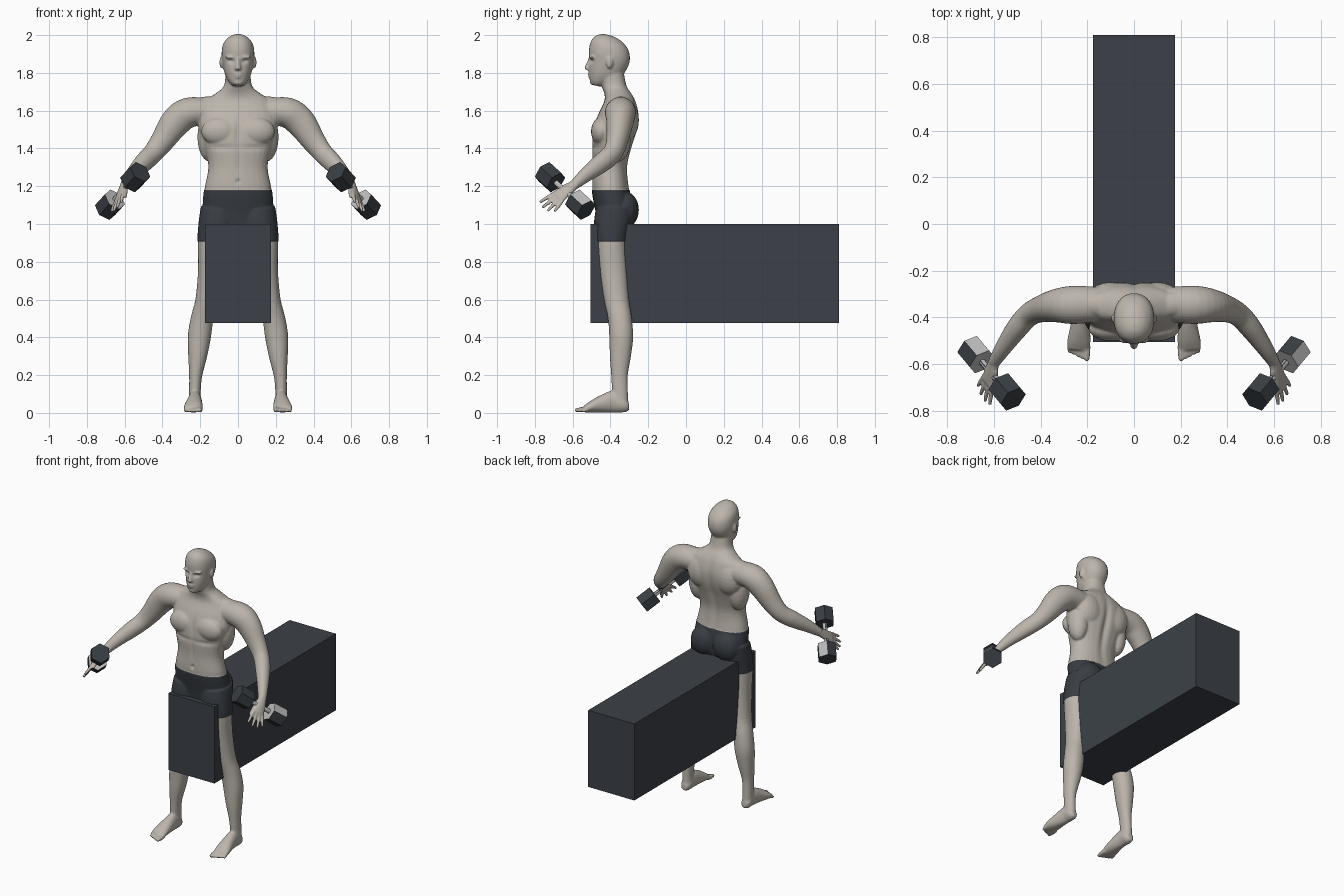
import bpy, bmesh, math
from mathutils import Vector, Matrix

if "Cube" in bpy.data.objects:
    bpy.data.objects.remove(bpy.data.objects["Cube"])

X, Y, Z = Vector((1, 0, 0)), Vector((0, 1, 0)), Vector((0, 0, 1))


def material(name, rgb):
    m = bpy.data.materials.new(name)
    m.use_nodes = True
    m.diffuse_color = (*rgb, 1)
    m.node_tree.nodes["Principled BSDF"].inputs["Base Color"].default_value = (*rgb, 1)
    return m


skin = material("warm grey skin", (0.50, 0.46, 0.41))
cloth = material("dark shorts", (0.04, 0.047, 0.056))
slate = material("slate bench", (0.045, 0.053, 0.065))
iron = material("dark iron", (0.04, 0.048, 0.056))
steel = material("light steel", (0.5, 0.5, 0.5))


def add_object(name, bm, *mats):
    mesh = bpy.data.meshes.new(name)
    bm.to_mesh(mesh)
    bm.free()
    for m in mats:
        mesh.materials.append(m)
    obj = bpy.data.objects.new(name, mesh)
    bpy.context.collection.objects.link(obj)
    return obj


def spline(rows, steps=4):
    """Smooth interpolation through rows of (x, y, z, radius u, radius v)."""
    p = [Vector(r) for r in rows]
    p = [p[0]] + p + [p[-1]]
    out = []
    for a, b, c, d in zip(p, p[1:], p[2:], p[3:]):
        for i in range(steps):
            t = i / steps
            out.append(b + (c - a) * (t / 2) + (a * 2 - b * 5 + c * 4 - d) * (t * t / 2)
                       + (b * 3 - a - c * 3 + d) * (t ** 3 / 2))
    return out + [p[-1]]


def loft(bm, rows, ref, side=1, straight=True, power=1.0, seg=28):
    """Closed tube of elliptical rings; side=-1 mirrors it across x."""
    pts = spline([(r[0] * side, *r[1:]) for r in rows])
    pos = [p.to_3d() for p in pts]
    rings = []
    for i, p in enumerate(pts):
        lo, hi = (0, -1) if straight else (max(i - 1, 0), min(i + 1, len(pos) - 1))
        t = (pos[hi] - pos[lo]).normalized()
        u = ref.cross(t).normalized()
        v = t.cross(u)
        ring = []
        for k in range(seg):
            a = math.tau * k / seg
            c, s = math.cos(a), math.sin(a)
            c, s = math.copysign(abs(c) ** power, c), math.copysign(abs(s) ** power, s)
            ring.append(bm.verts.new(pos[i] + u * c * p[3] + v * s * p[4]))
        rings.append(ring)
    faces = [bm.faces.new(rings[0]), bm.faces.new(rings[-1])]
    for r, q in zip(rings, rings[1:]):
        for k in range(seg):
            n = (k + 1) % seg
            faces.append(bm.faces.new((r[k], r[n], q[n], q[k])))
    bmesh.ops.recalc_face_normals(bm, faces=faces)


def ball(bm, centre, radii, side=1):
    c = Vector((centre[0] * side, *centre[1:]))
    m = Matrix.Translation(c) @ Matrix.Diagonal((*radii, 1))
    bmesh.ops.create_uvsphere(bm, u_segments=20, v_segments=12, radius=1, matrix=m)


def digit(bm, a, b, r, ref, side):
    loft(bm, [(*a, r, r), (*a.lerp(b, 0.6), r, r), (*b, r * 0.8, r * 0.8)], ref, side, seg=12)
    ball(bm, b, [r * 0.8] * 3, side)


body = bmesh.new()
# torso and neck
torso = [(0.98, -0.385, 0.12, 0.08), (1.06, -0.375, 0.18, 0.10), (1.18, -0.398, 0.178, 0.098),
         (1.30, -0.402, 0.157, 0.092), (1.40, -0.393, 0.177, 0.105), (1.50, -0.375, 0.207, 0.118),
         (1.58, -0.358, 0.21, 0.108), (1.65, -0.35, 0.18, 0.083), (1.69, -0.36, 0.12, 0.072),
         (1.73, -0.38, 0.075, 0.066), (1.80, -0.395, 0.066, 0.066)]
loft(body, [(0, y, z, w, d) for z, y, w, d in torso], Y, power=0.88)
# head
head = [(1.733, -0.478, 0.026, 0.022), (1.75, -0.465, 0.045, 0.045), (1.79, -0.434, 0.068, 0.083),
        (1.85, -0.412, 0.082, 0.104), (1.90, -0.405, 0.087, 0.112), (1.95, -0.403, 0.079, 0.1),
        (1.985, -0.405, 0.05, 0.065), (2.0, -0.408, 0.018, 0.025)]
loft(body, [(0, y, z, w, d) for z, y, w, d in head], Y, power=0.92)
loft(body, [(0, -0.505, 1.88, 0.009, 0.01), (0, -0.518, 1.845, 0.011, 0.012),
            (0, -0.521, 1.822, 0.018, 0.016), (0, -0.51, 1.812, 0.014, 0.01)], Y)
ball(body, (0, -0.507, 1.793), (0.026, 0.013, 0.008))
ball(body, (0, -0.504, 1.779), (0.023, 0.014, 0.008))
ball(body, (0, -0.49, 1.75), (0.028, 0.02, 0.016))

leg = [(0.10, -0.375, 1.08, 0.095, 0.1), (0.108, -0.387, 1.0, 0.098, 0.098),
       (0.125, -0.395, 0.9, 0.088, 0.082), (0.138, -0.385, 0.75, 0.074, 0.077),
       (0.165, -0.368, 0.6, 0.06, 0.066), (0.19, -0.35, 0.5, 0.06, 0.063),
       (0.205, -0.343, 0.4, 0.061, 0.063), (0.214, -0.347, 0.3, 0.05, 0.056),
       (0.224, -0.352, 0.2, 0.035, 0.044), (0.228, -0.35, 0.12, 0.031, 0.042),
       (0.228, -0.347, 0.05, 0.033, 0.042)]
foot = [(0.228, -0.302, 0.035, 0.02, 0.022), (0.228, -0.33, 0.046, 0.034, 0.043),
        (0.228, -0.38, 0.06, 0.035, 0.058), (0.231, -0.44, 0.05, 0.042, 0.048),
        (0.236, -0.50, 0.034, 0.05, 0.032), (0.239, -0.54, 0.02, 0.048, 0.017)]
arm = [(0.15, -0.345, 1.595, 0.075, 0.07), (0.26, -0.347, 1.59, 0.082, 0.08),
       (0.33, -0.35, 1.54, 0.072, 0.08), (0.40, -0.365, 1.44, 0.057, 0.064),
       (0.45, -0.39, 1.375, 0.05, 0.055), (0.50, -0.445, 1.325, 0.047, 0.052),
       (0.56, -0.53, 1.26, 0.036, 0.039), (0.598, -0.59, 1.208, 0.027, 0.027)]
grip_a, grip_b = Vector((0.544, -0.72, 1.248)), Vector((0.678, -0.56, 1.102))
across = (grip_b - grip_a).normalized()
wrist, knuckle = Vector((0.598, -0.585, 1.212)), Vector((0.628, -0.68, 1.142))

for s in (1, -1):
    flip = Vector((s, 1, 1))
    loft(body, leg, Y, s, power=0.94)
    loft(body, foot, Z, s)
    for i in range(5):
        x, r = 0.2 + 0.019 * i, 0.0145 - 0.0012 * i
        digit(body, Vector((x, -0.52, 0.02)), Vector((x + 0.002, -0.578 + 0.008 * i, r)), r, Z, s)
    loft(body, arm, Z, s, straight=False)
    # hand with spread fingers
    hand_dir = (knuckle - wrist).normalized()
    normal = hand_dir.cross(across) * flip
    loft(body, [(*wrist, 0.026, 0.022), (*wrist.lerp(knuckle, 0.5), 0.036, 0.02),
                (*knuckle, 0.042, 0.014)], normal, s)
    for i, length in enumerate((0.085, 0.095, 0.09, 0.07)):
        k = (i - 1.5) * 0.021
        base = knuckle + across * k - hand_dir * 0.015
        tip = base + (hand_dir + across * k * 8 - Z * 0.15).normalized() * (length + 0.012)
        digit(body, base, tip, 0.0105, normal, s)
    digit(body, wrist.lerp(knuckle, 0.3) - across * 0.025,
          knuckle - across * 0.06 - Z * 0.03, 0.012, normal, s)
    # muscle masses, ears and brow
    ball(body, (0.095, -0.45, 1.49), (0.1, 0.053, 0.075), s)
    ball(body, (0.085, -0.325, 1.075), (0.09, 0.073, 0.095), s)
    ball(body, (0.10, -0.315, 1.55), (0.1, 0.066, 0.11), s)
    ball(body, (0.15, -0.36, 1.46), (0.065, 0.07, 0.13), s)
    ball(body, (0.13, -0.345, 1.635), (0.13, 0.055, 0.042), s)
    ball(body, (0.088, -0.405, 1.855), (0.01, 0.018, 0.032), s)
    ball(body, (0.034, -0.495, 1.883), (0.034, 0.018, 0.009), s)

# fuse the parts into one smooth surface
raw = add_object("body_parts", body)
remesh = raw.modifiers.new("fuse", "REMESH")
remesh.mode, remesh.voxel_size = "VOXEL", 0.006
soft = raw.modifiers.new("soften", "SMOOTH")
soft.factor, soft.iterations = 0.5, 5
fused = bpy.data.meshes.new_from_object(raw.evaluated_get(bpy.context.evaluated_depsgraph_get()))
bpy.data.objects.remove(raw)
bm = bmesh.new()
bm.from_mesh(fused)
bpy.data.meshes.remove(fused)

# sculpted hollows: centre, falloff per axis, push in y
hollows = [((0, -0.245, 1.42), (0.022, 0.09, 0.2), -0.016), ((0, -0.51, 1.49), (0.014, 0.05, 0.07), 0.01),
           ((0, -0.25, 1.06), (0.014, 0.08, 0.06), -0.02), ((0, -0.5, 1.225), (0.01, 0.04, 0.012), 0.01),
           ((0, -0.5, 1.33), (0.012, 0.05, 0.08), 0.005)]
for s in (1, -1):
    hollows.append(((0.034 * s, -0.5, 1.862), (0.018, 0.05, 0.011), 0.012))
    hollows.append(((0.10 * s, -0.5, 1.405), (0.08, 0.05, 0.014), 0.006))
for v in bm.verts:
    for c, f, push in hollows:
        d = sum(((v.co[i] - c[i]) / f[i]) ** 2 for i in range(3))
        v.co.y += push * math.exp(-d)

# shorts: crisp waist and hems, slightly raised cloth
WAIST, HEM = 1.18, 0.908
for h in (WAIST, HEM):
    bmesh.ops.bisect_plane(bm, geom=bm.verts[:] + bm.edges[:] + bm.faces[:],
                           plane_co=(0, 0, h), plane_no=(0, 0, 1))
bm.normal_update()
for f in bm.faces:
    f.smooth = True
    c = f.calc_center_median()
    f.material_index = int(HEM < c.z < WAIST and abs(c.x) < 0.32)
for v in bm.verts:
    if all(f.material_index for f in v.link_faces):
        v.co += v.normal * 0.003
add_object("body", bm, skin, cloth)

# bench block
bm = bmesh.new()
bmesh.ops.create_cube(bm, size=1, matrix=Matrix.Translation((0, 0.1525, 0.7375))
                      @ Matrix.Diagonal((0.35, 1.315, 0.525, 1)))
add_object("bench", bm, slate)

# hexagonal dumbbells
for s, label in ((1, "left"), (-1, "right")):
    a, b = (Vector((p.x * s, p.y, p.z)) for p in (grip_a, grip_b))
    turn = (b - a).to_track_quat("Z", "Y").to_matrix().to_4x4()
    bm = bmesh.new()
    for p, r, depth, seg in ((a, 0.063, 0.1, 6), (b, 0.063, 0.1, 6), ((a + b) / 2, 0.014, 0.2, 16)):
        start = len(bm.faces)
        bmesh.ops.create_cone(bm, cap_ends=True, segments=seg, radius1=r, radius2=r,
                              depth=depth, matrix=Matrix.Translation(p) @ turn)
        bm.faces.ensure_lookup_table()
        for f in bm.faces[start:]:
            f.material_index = int(seg > 6)
    add_object(label + "_dumbbell", bm, iron, steel)
